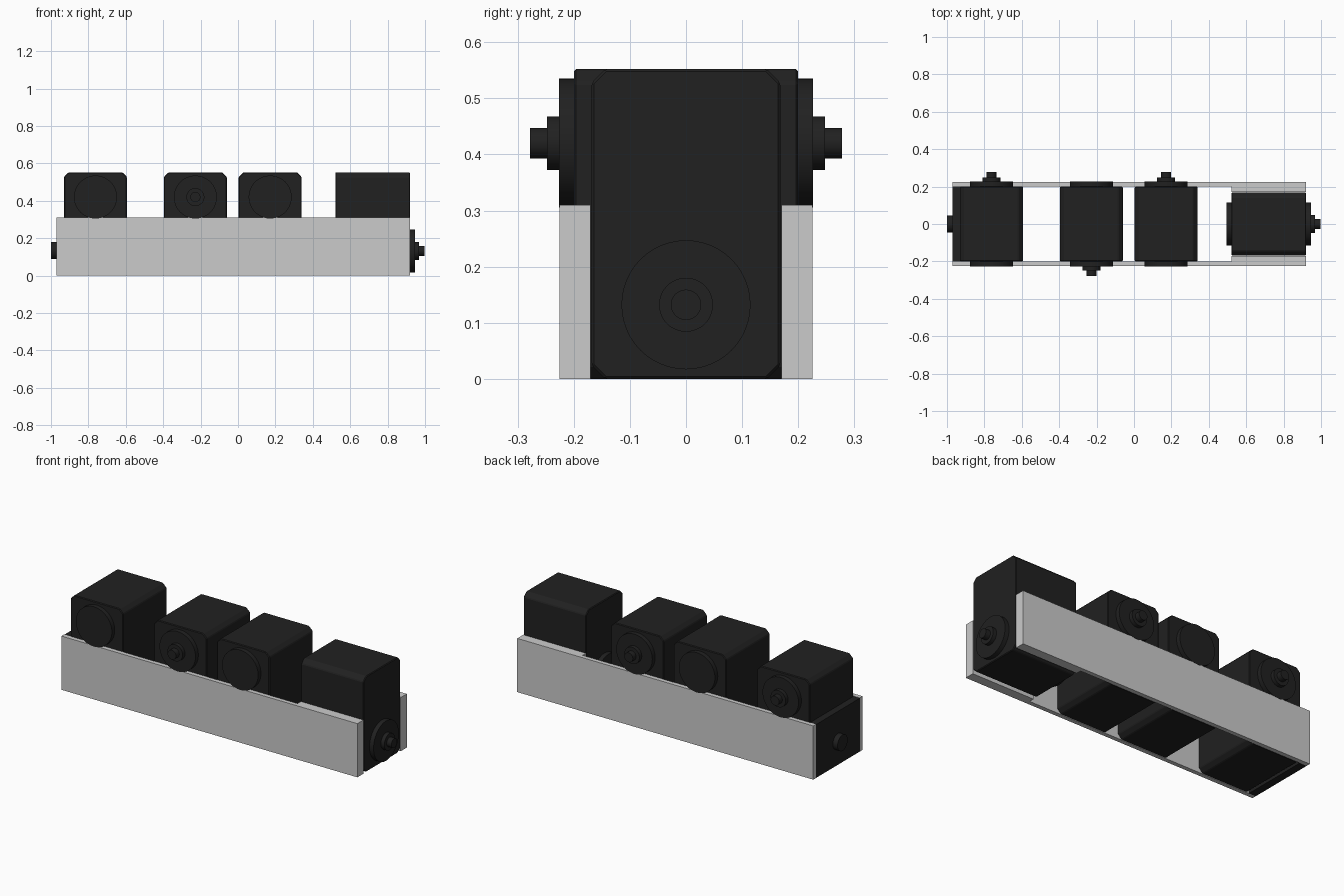
import bpy, bmesh
from math import pi
from mathutils import Matrix, Vector

if "Cube" in bpy.data.objects:
    bpy.data.objects.remove(bpy.data.objects["Cube"])

black = bpy.data.materials.new("black_plastic")
black.diffuse_color = (0.015, 0.015, 0.015, 1)
black.use_nodes = True
black.node_tree.nodes["Principled BSDF"].inputs["Base Color"].default_value = black.diffuse_color


def finish(name, bm, mat=None):
    bmesh.ops.recalc_face_normals(bm, faces=bm.faces[:])
    me = bpy.data.meshes.new(name)
    bm.to_mesh(me)
    bm.free()
    ob = bpy.data.objects.new(name, me)
    bpy.context.collection.objects.link(ob)
    if mat:
        me.materials.append(mat)
    return ob


def prism(name, pts, z0, z1, mat=None):
    """Extrude an outline in the xy plane upwards."""
    bm = bmesh.new()
    face = bm.faces.new([bm.verts.new((x, y, z0)) for x, y in pts])
    ext = bmesh.ops.extrude_face_region(bm, geom=[face])
    for v in ext["geom"]:
        if isinstance(v, bmesh.types.BMVert):
            v.co.z = z1
    return finish(name, bm, mat)


def rect(x0, x1, y0, y1):
    return [(x0, y0), (x1, y0), (x1, y1), (x0, y1)]


def cylinder(name, radius, z0, z1, frame):
    """Round part along the local z axis of frame."""
    bm = bmesh.new()
    bmesh.ops.create_cone(bm, cap_ends=True, segments=48, radius1=radius,
                          radius2=radius, depth=z1 - z0,
                          matrix=Matrix.Translation((0, 0, (z0 + z1) / 2)))
    ob = finish(name, bm, black)
    ob.data.transform(frame)
    for p in ob.data.polygons:
        p.use_smooth = len(p.vertices) == 4
    ob.data.set_sharp_from_angle(angle=pi / 6)


def servo(name, origin, axis, up):
    """Servo motor: output shaft along axis, shaft end of the case towards up."""
    z, y = Vector(axis), Vector(up)
    x = y.cross(z)
    frame = Matrix((x, y, z)).transposed().to_4x4()
    frame.translation = origin
    # case with chamfered long corners, shaft at local origin
    w, top, low, c = 0.168, 0.132, -0.42, 0.024
    outline = [(-w + c, low), (w - c, low), (w, low + c), (w, top - c),
               (w - c, top), (-w + c, top), (-w, top - c), (-w, low + c)]
    case = prism(name + "_case", outline, -0.2, 0.2, black)
    case.data.transform(frame)
    bevel = case.modifiers.new("edge", "BEVEL")
    bevel.width, bevel.segments, bevel.limit_method = 0.004, 1, "ANGLE"
    # output disc, boss and shaft; plain idler disc behind
    cylinder(name + "_output_disc", 0.115, 0.2, 0.226, frame)
    cylinder(name + "_boss", 0.048, 0.226, 0.248, frame)
    cylinder(name + "_shaft", 0.027, 0.248, 0.278, frame)
    cylinder(name + "_idler_disc", 0.115, -0.226, -0.2, frame)


# side rails, thicker around the end servo
for side, label in ((-1, "front"), (1, "back")):
    pts = [(-0.97, 0.225), (0.92, 0.225), (0.92, 0.17), (0.52, 0.17),
           (0.52, 0.2), (-0.97, 0.2)]
    prism(label + "_rail", [(x, side * y) for x, y in pts], 0, 0.31)

# three upright servos across the frame
for i, (x, side) in enumerate(((-0.762, 1), (-0.228, -1), (0.172, 1))):
    servo("cross_servo_%d" % (i + 1), (x, 0, 0.42), (0, side, 0), (0, 0, 1))

# end servo facing along the frame, shaft at the bottom
servo("end_servo", (0.72, 0, 0.132), (1, 0, 0), (0, 0, -1))

# closing plate with pivot at the other end
prism("end_plate", rect(-0.97, -0.925, -0.2, 0.2), 0, 0.308, black)
pivot = Matrix.Translation((-0.97, 0, 0.135)) @ Matrix.Rotation(-pi / 2, 4, "Y")
cylinder("end_pivot", 0.046, 0, 0.03, pivot)
